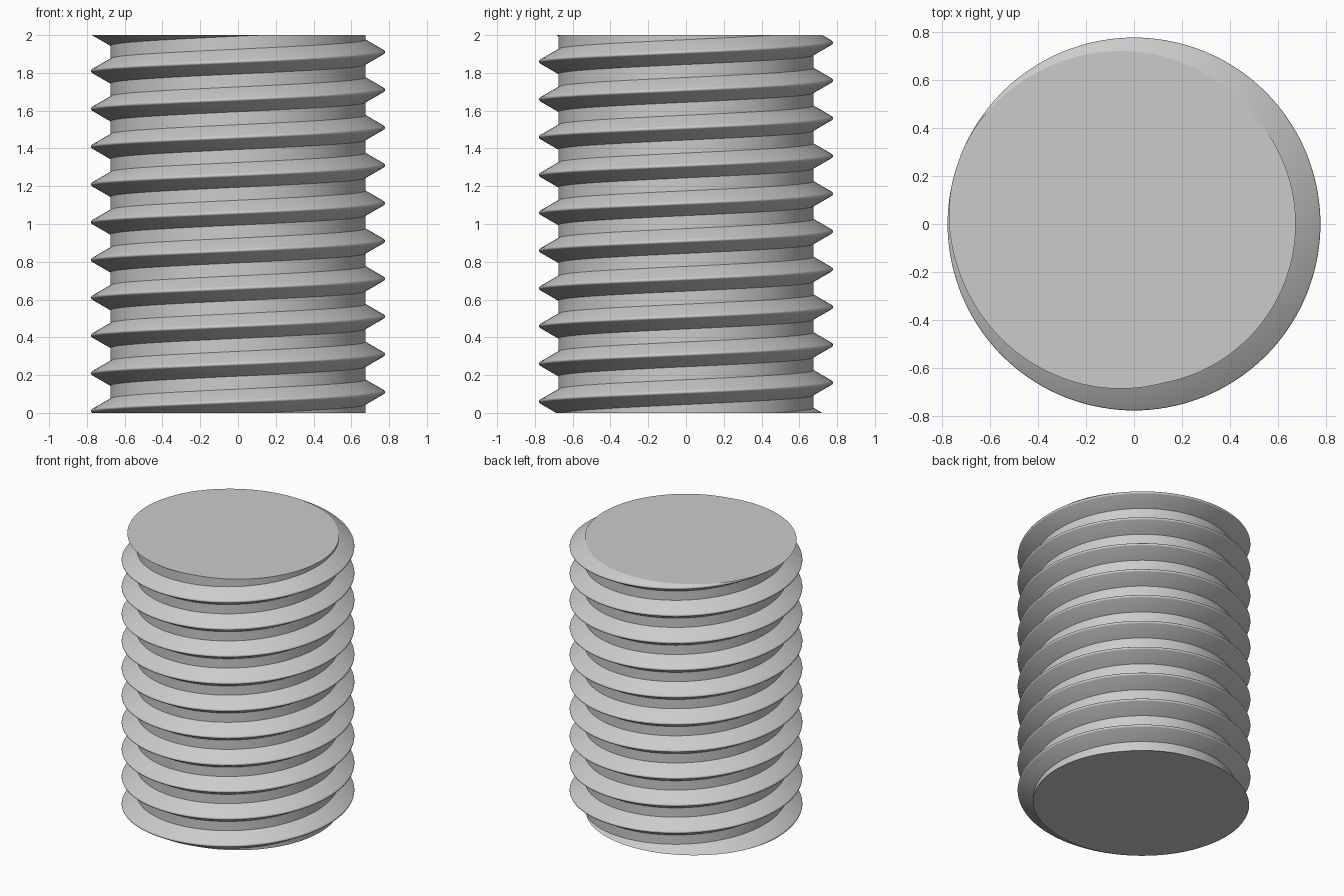
import bpy, bmesh
from math import pi, cos, sin, tan, radians

cube = bpy.data.objects.get("Cube")
if cube:
    bpy.data.objects.remove(cube, do_unlink=True)

HEIGHT, PITCH, TURNS, STEPS = 2.0, 0.2, 14, 144
ROOT, CREST, CREST_ROUND = 0.675, 0.778, 0.011
PHASE = 0.11            # crest height on the +x side

steel = bpy.data.materials.new("steel grey")
grey = (0.6, 0.6, 0.6, 1.0)
steel.diffuse_color = grey
steel.use_nodes = True
steel.node_tree.nodes["Principled BSDF"].inputs["Base Color"].default_value = grey

# Profile of one thread: 60 degree flanks with a rounded crest, as (radius, height)
half_width = (CREST + CREST_ROUND - ROOT) * tan(radians(30))
profile = [(ROOT, -half_width)]
for deg in range(-60, 61, 20):
    a = radians(deg)
    profile.append((CREST - CREST_ROUND + CREST_ROUND * cos(a), CREST_ROUND * sin(a)))
profile.append((ROOT, half_width))

# Sweep the profile up a right-handed helix, joining each turn to the next
bm = bmesh.new()
rows = []
for i in range(TURNS * STEPS + 1):
    angle = 2 * pi * i / STEPS
    rise = PHASE + PITCH * (i / STEPS - 2)
    rows.append([bm.verts.new((r * cos(angle), r * sin(angle), z + rise))
                 for r, z in profile])
for i in range(TURNS * STEPS):
    lower, upper = list(rows[i]), list(rows[i + 1])
    if i + 1 + STEPS < len(rows):
        lower.append(rows[i + STEPS][0])
        upper.append(rows[i + 1 + STEPS][0])
    for j in range(len(lower) - 1):
        bm.faces.new((lower[j], upper[j], upper[j + 1], lower[j + 1]))

# Cut both ends flat and cap them
for z, direction in ((0, -1), (HEIGHT, 1)):
    cut = bmesh.ops.bisect_plane(bm, geom=bm.verts[:] + bm.edges[:] + bm.faces[:],
                                 dist=1e-6, plane_co=(0, 0, z),
                                 plane_no=(0, 0, direction), clear_outer=True)
    rim = [e for e in cut["geom_cut"] if isinstance(e, bmesh.types.BMEdge)]
    bmesh.ops.edgeloop_fill(bm, edges=rim)
bmesh.ops.recalc_face_normals(bm, faces=bm.faces[:])

mesh = bpy.data.meshes.new("threaded_rod")
bm.to_mesh(mesh)
bm.free()
mesh.materials.append(steel)
rod = bpy.data.objects.new("threaded_rod", mesh)
bpy.context.collection.objects.link(rod)

# Smooth shading with sharp thread roots and end rims
bpy.ops.object.select_all(action="DESELECT")
rod.select_set(True)
bpy.context.view_layer.objects.active = rod
bpy.ops.object.shade_smooth_by_angle(angle=radians(25))
